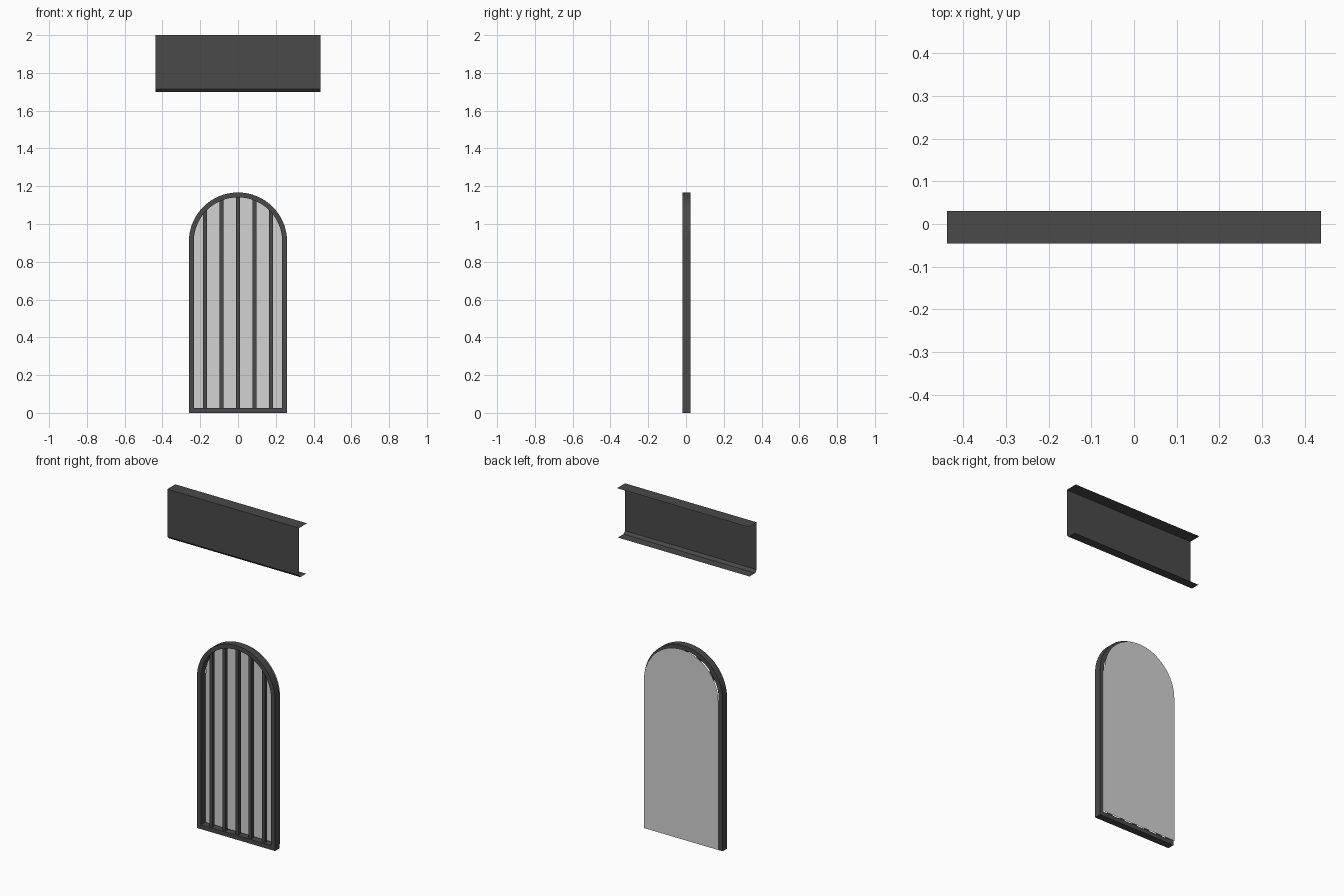
import bpy, bmesh, math

cube = bpy.data.objects.get("Cube")
if cube:
    bpy.data.objects.remove(cube)


def material(name, value):
    mat = bpy.data.materials.new(name)
    mat.use_nodes = True
    colour = (value, value, value, 1)
    mat.diffuse_color = colour
    mat.node_tree.nodes["Principled BSDF"].inputs["Base Color"].default_value = colour
    return mat


DARK = material("dark grey metal", 0.067)
PALE = material("pale grey pane", 0.65)

SPRING = 0.907   # height where the arch begins
RADIUS = 0.26    # outer half width
RAIL = 0.026     # frame thickness
FRONT, BACK = -0.019, 0.023


def finish(name, bm, mat):
    mesh = bpy.data.meshes.new(name)
    bm.to_mesh(mesh)
    bm.free()
    mesh.materials.append(mat)
    obj = bpy.data.objects.new(name, mesh)
    bpy.context.collection.objects.link(obj)
    return obj


def arch_outline(inset, steps=32):
    """Round-topped outline, moved inwards by inset."""
    r = RADIUS - inset
    arc = [(r * math.cos(math.pi * i / steps), SPRING + r * math.sin(math.pi * i / steps))
           for i in range(steps + 1)]
    return [(-r, inset), (r, inset)] + arc


# Arched frame: four outlines bridged into a closed ring
bm = bmesh.new()
rings = [[bm.verts.new((x, y, z)) for x, z in arch_outline(inset)]
         for inset, y in ((0, FRONT), (0, BACK), (RAIL, BACK), (RAIL, FRONT))]
for k, ring in enumerate(rings):
    following = rings[(k + 1) % len(rings)]
    for i in range(len(ring)):
        j = (i + 1) % len(ring)
        bm.faces.new((ring[i], ring[j], following[j], following[i]))
bmesh.ops.recalc_face_normals(bm, faces=bm.faces)
frame = finish("arched_frame", bm, DARK)
bpy.context.view_layer.objects.active = frame
frame.select_set(True)
bpy.ops.object.shade_smooth_by_angle(angle=math.radians(30))

# Pane: thin sheet standing behind the frame
bm = bmesh.new()
bm.faces.new([bm.verts.new((x, 0.046, z)) for x, z in arch_outline(RAIL / 2)])
finish("pane", bm, PALE)

# Upright bars, each ending inside the arch
for n in range(-2, 3):
    x = n * 0.087
    bottom = RAIL / 2
    top = SPRING + math.sqrt((RADIUS - RAIL / 2) ** 2 - x * x)
    bm = bmesh.new()
    bmesh.ops.create_cube(bm, size=1)
    bmesh.ops.scale(bm, vec=(0.02, 0.02, top - bottom), verts=bm.verts)
    bmesh.ops.translate(bm, vec=(x, 0.002, (top + bottom) / 2), verts=bm.verts)
    finish(f"upright_bar_{n + 3}", bm, DARK)

# Lintel: open sheet channel with a sloped lower lip
profile = [(0.03, 2.0), (-0.046, 2.0), (-0.046, 1.715), (-0.032, 1.7), (0.022, 1.7)]
bm = bmesh.new()
columns = [[bm.verts.new((x, y, z)) for y, z in profile] for x in (-0.438, 0.438)]
left, right = columns
for i in range(len(profile) - 1):
    bm.faces.new((left[i], left[i + 1], right[i + 1], right[i]))
finish("lintel_channel", bm, DARK)
